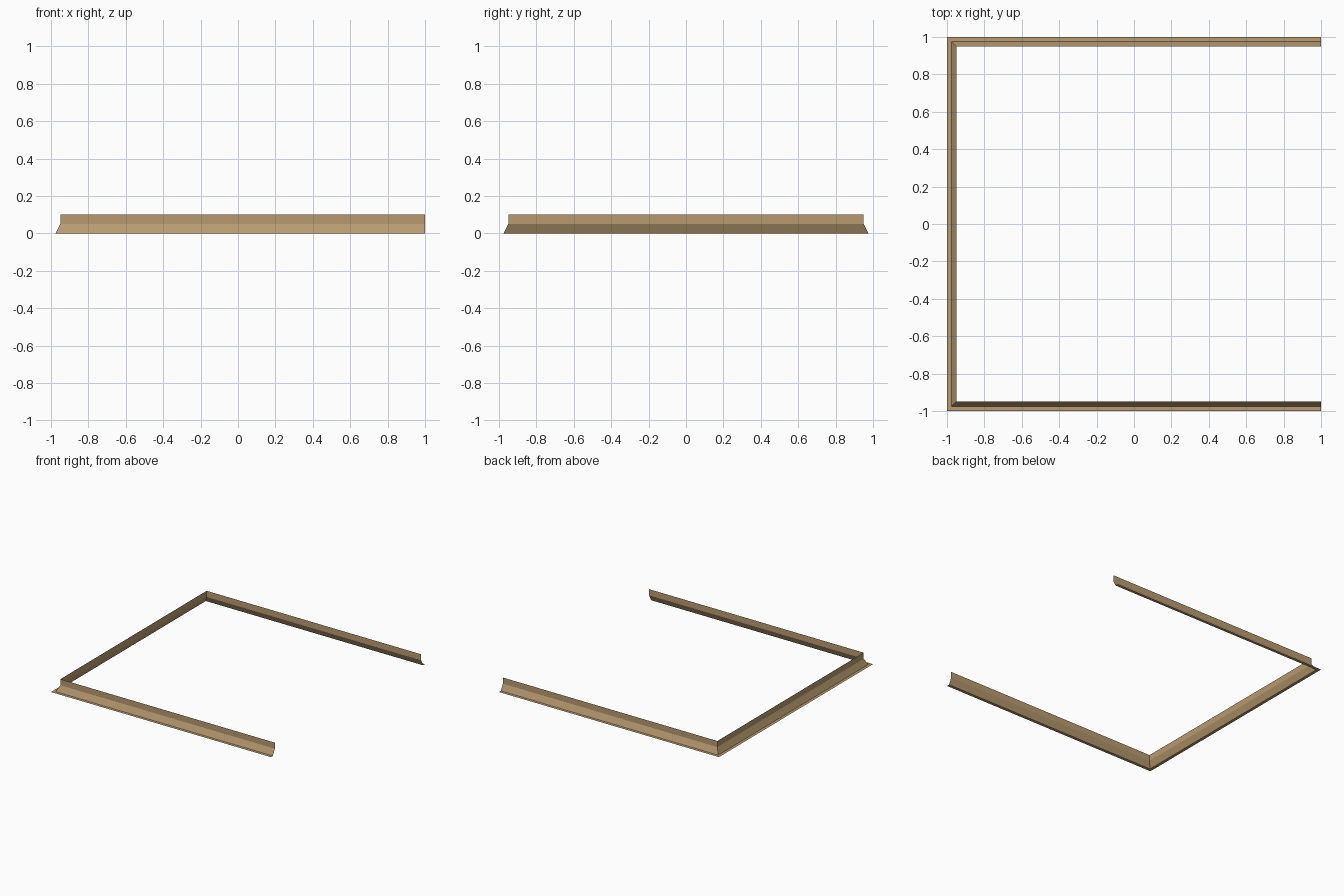
import bpy

if "Cube" in bpy.data.objects:
    bpy.data.objects.remove(bpy.data.objects["Cube"])

# One flat colour for the whole trim
tan = bpy.data.materials.new("tan_wood")
tan.diffuse_color = (0.48, 0.325, 0.165, 1.0)
tan.use_nodes = True
tan.node_tree.nodes["Principled BSDF"].inputs["Base Color"].default_value = tan.diffuse_color

# Sheet profile: (distance from centre, height) - ground lip, sloped face, upright
PROFILE = [(1.0, 0.0), (0.975, 0.0), (0.95, 0.05), (0.95, 0.1)]


def rail(name, start, end):
    """Sweep the open profile between two ends; each end maps distance r to (x, y)."""
    n = len(PROFILE)
    verts = [(*f(r), z) for f in (start, end) for r, z in PROFILE]
    faces = [(i, n + i, n + i + 1, i + 1) for i in range(n - 1)]
    mesh = bpy.data.meshes.new(name)
    mesh.from_pydata(verts, [], faces)
    mesh.materials.append(tan)
    obj = bpy.data.objects.new(name, mesh)
    bpy.context.collection.objects.link(obj)
    return obj


# Corner points of the U-shaped path; the two left corners are mitred
back_end = lambda r: (1.0, r)
back_corner = lambda r: (-r, r)
front_corner = lambda r: (-r, -r)
front_end = lambda r: (1.0, -r)

rail("back_rail", back_end, back_corner)
rail("left_rail", back_corner, front_corner)
rail("front_rail", front_corner, front_end)
